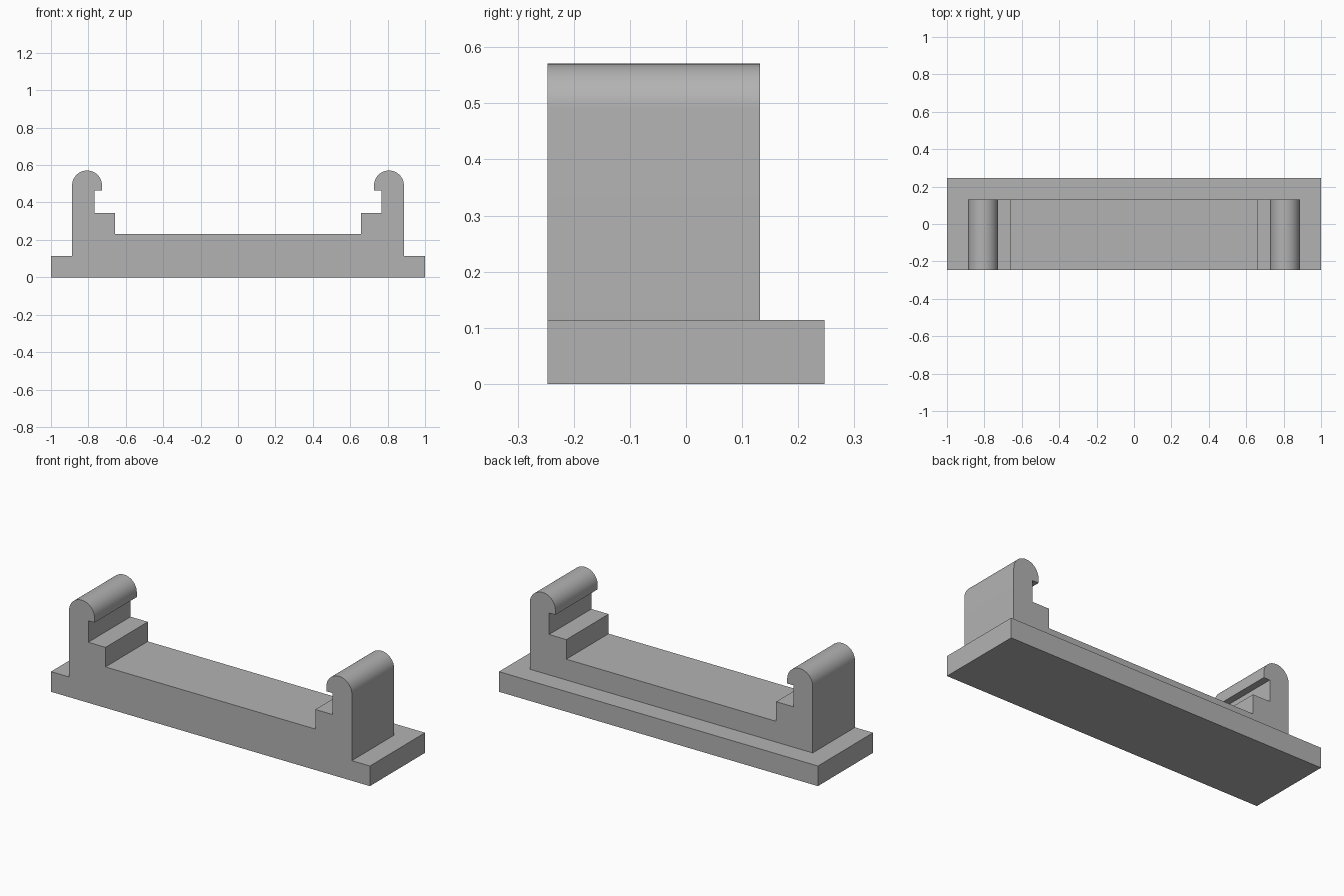
import bpy, bmesh, math

cube = bpy.data.objects.get("Cube")
if cube:
    bpy.data.objects.remove(cube, do_unlink=True)

FRONT, BACK, LEDGE = -0.247, 0.247, 0.132
BASE_TOP = 0.114
RADIUS, HOOK_X, HOOK_Z = 0.08, 0.807, 0.491

grey = bpy.data.materials.new("plain grey")
grey.use_nodes = True
grey.diffuse_color = (0.45, 0.45, 0.45, 1)
grey.node_tree.nodes["Principled BSDF"].inputs["Base Color"].default_value = (0.45, 0.45, 0.45, 1)


def prism(name, profile, y0, y1):
    """Extrude an x-z outline from y0 to y1."""
    bm = bmesh.new()
    face = bm.faces.new([bm.verts.new((x, y0, z)) for x, z in profile])
    new = bmesh.ops.extrude_face_region(bm, geom=[face])["geom"]
    verts = [v for v in new if isinstance(v, bmesh.types.BMVert)]
    bmesh.ops.translate(bm, verts=verts, vec=(0, y1 - y0, 0))
    bmesh.ops.recalc_face_normals(bm, faces=bm.faces)
    mesh = bpy.data.meshes.new(name)
    bm.to_mesh(mesh)
    bm.free()
    mesh.materials.append(grey)
    obj = bpy.data.objects.new(name, mesh)
    bpy.context.collection.objects.link(obj)
    return obj


# Right half of the cradle outline: outer wall, rounded hook, lip, step, floor
arc = [(HOOK_X + RADIUS * math.cos(math.pi * i / 24),
        HOOK_Z + RADIUS * math.sin(math.pi * i / 24)) for i in range(25)]
half = [(0.887, 0.05)] + arc + [(0.727, 0.465), (0.766, 0.465), (0.766, 0.343),
                                (0.658, 0.343), (0.658, 0.232)]
outline = half + [(-x, z) for x, z in reversed(half)]

# Base plate and cradle
bracket = prism("clip_bracket", [(-1, 0), (1, 0), (1, BASE_TOP), (-1, BASE_TOP)], FRONT, BACK)
cradle = prism("clip_cradle", outline, FRONT, LEDGE)

# Join them into one solid and merge the flush front faces
union = bracket.modifiers.new("join", 'BOOLEAN')
union.operation = 'UNION'
union.solver = 'EXACT'
union.object = cradle
clean = bracket.modifiers.new("merge flat faces", 'DECIMATE')
clean.decimate_type = 'DISSOLVE'
clean.angle_limit = math.radians(1)

bpy.ops.object.select_all(action='DESELECT')
bracket.select_set(True)
bpy.context.view_layer.objects.active = bracket
for name in [m.name for m in bracket.modifiers]:
    bpy.ops.object.modifier_apply(modifier=name)
bpy.data.objects.remove(cradle, do_unlink=True)

# Round hooks shade smoothly, corners stay crisp
bpy.ops.object.shade_smooth_by_angle(angle=math.radians(30))
